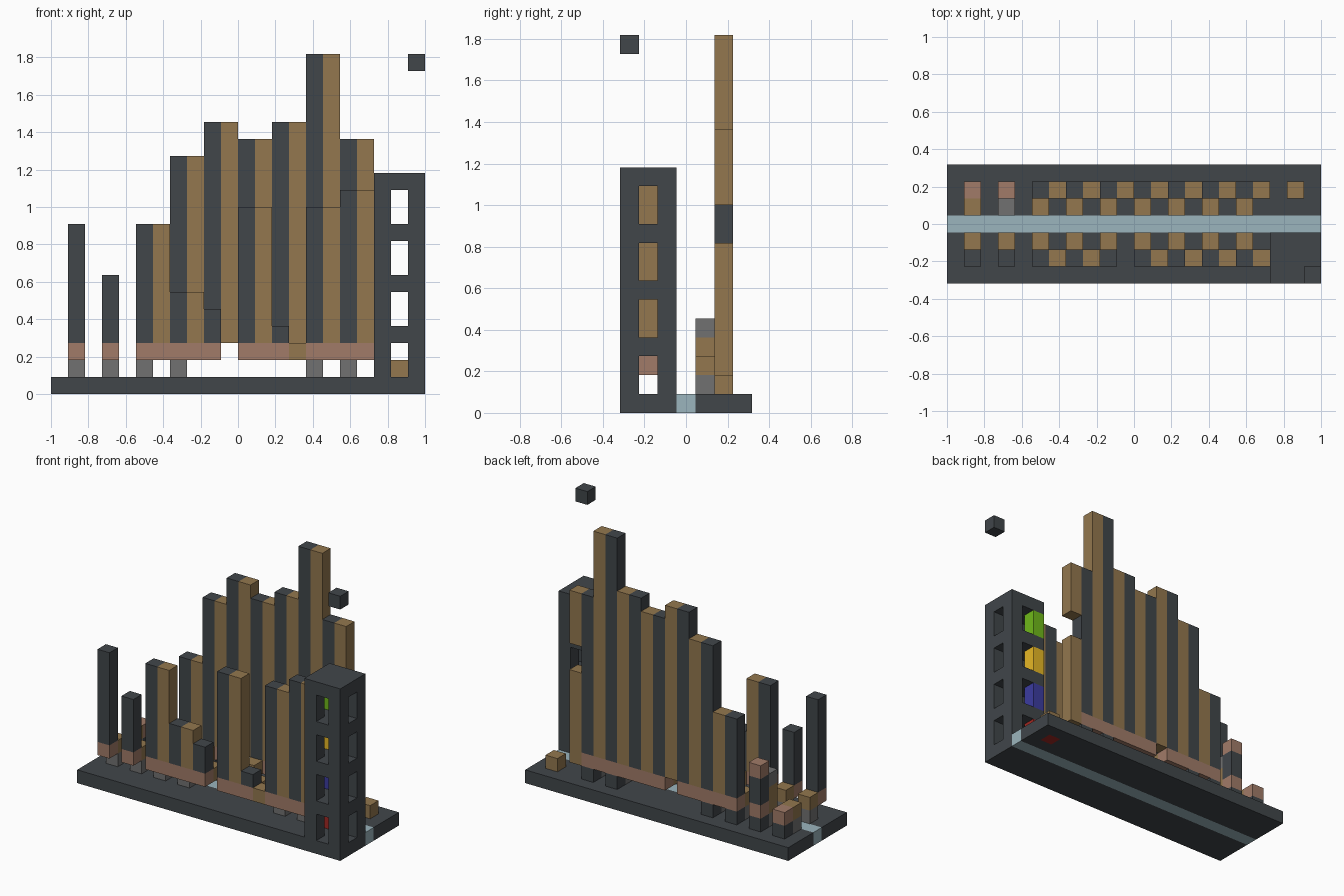
import bpy, bmesh
from mathutils import Matrix

if "Cube" in bpy.data.objects:
    bpy.data.objects.remove(bpy.data.objects["Cube"], do_unlink=True)

UNIT = 1 / 11  # edge length of one block


def linear(value):
    c = value / 255
    return c / 12.92 if c <= 0.04045 else ((c + 0.055) / 1.055) ** 2.4


def material(name, *rgb):
    mat = bpy.data.materials.new(name)
    mat.use_nodes = True
    colour = [linear(v) for v in rgb] + [1]
    mat.diffuse_color = colour
    mat.node_tree.nodes["Principled BSDF"].inputs["Base Color"].default_value = colour
    return mat


slate = material("slate", 65, 70, 74)
tan = material("tan", 147, 119, 78)
clay = material("pink clay", 161, 123, 104)
stone = material("grey stone", 113, 113, 113)
ice = material("pale blue", 155, 181, 189)
lime = material("lime", 112, 185, 26)
yellow = material("yellow", 245, 195, 40)
blue = material("blue", 60, 60, 160)
red = material("red", 160, 39, 34)


def blocks(name, mat, boxes):
    """One object made of boxes, each given as x, y, z ranges in blocks."""
    bm = bmesh.new()
    for x0, x1, y0, y1, z0, z1 in boxes:
        centre = Matrix.Translation([UNIT * (a + b) / 2 for a, b in ((x0, x1), (y0, y1), (z0, z1))])
        size = Matrix.Diagonal([UNIT * (x1 - x0), UNIT * (y1 - y0), UNIT * (z1 - z0), 1])
        bmesh.ops.create_cube(bm, size=1, matrix=centre @ size)
    mesh = bpy.data.meshes.new(name)
    bm.to_mesh(mesh)
    bm.free()
    mesh.materials.append(mat)
    obj = bpy.data.objects.new(name, mesh)
    bpy.context.collection.objects.link(obj)
    return obj


def post(x, y, z0, z1):
    """A one-block-wide upright with its low corner at x, y."""
    return (x, x + 1, y, y + 1, z0, z1)


FRONT, FRONT_INNER, REAR_INNER, REAR = -2.5, -1.5, 0.5, 1.5

# Base with a channel along the middle and a red block let into the back
blocks("base_front", slate, [(-11, 11, -3.5, -0.5, 0, 1)])
blocks("channel", ice, [(-11, 11, -0.5, 0.5, 0, 1)])
blocks("base_back", slate, [(-11, 9, 0.5, 3.5, 0, 1), (10, 11, 0.5, 3.5, 0, 1),
                            (9, 10, 0.5, 1.5, 0, 1), (9, 10, 2.5, 3.5, 0, 1)])
blocks("switch_core", red, [post(9, REAR, 0, 1)])
blocks("switch_block", tan, [post(9, REAR, 1, 2)])

# Column tops, by x of the dark column
front_tops = {-10: 10, -8: 7, -6: 10, -4: 6, -2: 5, 0: 11, 2: 4, 4: 11, 6: 12}
rear_tops = {-6: 9, -4: 14, -2: 16, 0: 15, 2: 16, 4: 20, 6: 15}
single_front = (-10, -8, -2, 2)

# Front row
dark, light, feet = [], [], []
for x, top in front_tops.items():
    dark.append(post(x, FRONT, 3, top))
    feet.append(post(x, FRONT, 2, 3))
    if x not in single_front:
        light.append(post(x + 1, FRONT, 3, top))
        feet.append(post(x + 1, FRONT, 2, 3))
light.append(post(3, FRONT, 2, 3))
blocks("front_dark_columns", slate, dark)
blocks("front_tan_columns", tan, light)
blocks("front_feet", clay, feet)

# Rear row, with a gap in the last tan column
dark, light, feet = [], [], []
for x, top in rear_tops.items():
    dark.append(post(x, REAR, 3, top))
    feet.append(post(x, REAR, 2, 3))
    if x == 6:
        light += [post(x + 1, REAR, 2, 9), post(x + 1, REAR, 11, top)]
    else:
        light.append(post(x + 1, REAR, 3, top))
        if x != -2:
            feet.append(post(x + 1, REAR, 2, 3))
feet += [post(-10, REAR, 2, 3), post(-8, REAR, 2, 3), post(-8, REAR, 5, 6)]
dark.append(post(-8, REAR, 3, 5))
blocks("rear_dark_columns", slate, dark)
blocks("rear_tan_columns", tan, light)
blocks("rear_feet", clay, feet)

# Inner rows of tan blocks and the supports below them
supported = (-10, -8, -6, -4, 4, 6)
inner = (FRONT_INNER, REAR_INNER)
blocks("inner_blocks", tan, [post(x, y, 2, 3) for x in front_tops for y in inner]
       + [post(-8, REAR_INNER, 3, 4)])
blocks("inner_supports", stone, [post(x, y, 1, 2) for x in supported for y in inner]
       + [post(-8, REAR_INNER, 4, 5)])
blocks("rear_supports", slate, [post(x, REAR, 1, 2) for x in supported])

# Tower: floors on corner piers, one pier coloured on each level
piers, floors = [], []
for level, (name, mat) in enumerate((("red", red), ("blue", blue), ("yellow", yellow), ("lime", lime))):
    z = 1 + 3 * level
    piers += [post(x, y, z, z + 2) for x, y in ((8, -3.5), (10, -3.5), (10, -1.5))]
    floors.append((8, 11, -3.5, -0.5, z + 2, z + 3))
    blocks("tower_pier_" + name, mat, [post(8, -1.5, z, z + 2)])
blocks("tower_piers", slate, piers)
blocks("tower_floors", slate, floors)

# Loose block above the tower
blocks("floating_block", slate, [post(10, -3.5, 19, 20)])
